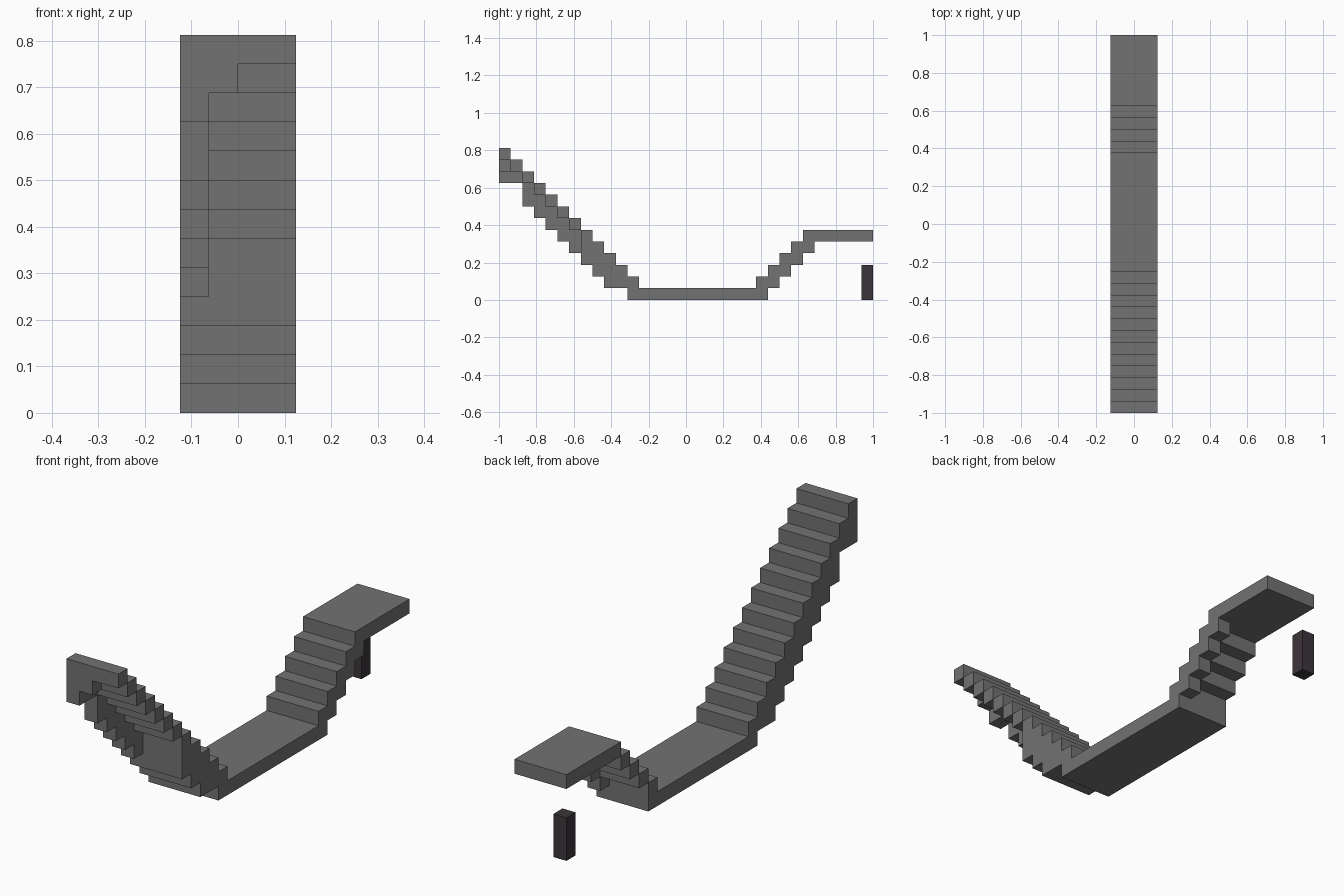
import bpy, bmesh
from math import radians
from mathutils import Vector

cube = bpy.data.objects.get("Cube")
if cube:
    bpy.data.objects.remove(cube, do_unlink=True)

U = 1 / 16  # size of one building block


def material(name, rgb):
    mat = bpy.data.materials.new(name)
    mat.use_nodes = True
    mat.diffuse_color = (*rgb, 1)
    bsdf = mat.node_tree.nodes["Principled BSDF"]
    bsdf.inputs["Base Color"].default_value = (*rgb, 1)
    bsdf.inputs["Roughness"].default_value = 0.9
    return mat


stone = material("grey stone", (0.17, 0.17, 0.17))
dark = material("dark plum", (0.044, 0.035, 0.042))


def block(x, y, z):
    """All block positions inside the three half-open ranges."""
    return {(i, j, k) for i in range(*x) for j in range(*y) for k in range(*z)}


FULL = (-2, 2)

# Long stairs: thin treads with a thick stringer along the right edge
long_stairs = set()
for y in range(-16, -4):
    top = -3 - y
    long_stairs |= block(FULL, (y, y + 1), (top - 1, top))
    if -15 < y < -9:
        long_stairs |= block((-2, -1), (y, y + 1), (top - 3, top))
    elif -10 < y < -5:
        long_stairs |= block(FULL, (y, y + 1), (max(top - 3, 1), top))

# Stepped bracket below the top two treads
long_stairs |= block((-2, 0), (-16, -14), (11, 12))
long_stairs |= block((-2, -1), (-16, -14), (10, 11))

# Flat walkway
walkway = block(FULL, (-5, 7), (0, 1))

# Short stairs: thin treads with a stringer along the left edge
short_stairs = set()
for y in range(6, 11):
    top = y - 4
    if y < 10:
        short_stairs |= block(FULL, (y, y + 1), (top - 1, top))
    short_stairs |= block((1, 2), (y, y + 1), (max(top - 2, 1), top - 1))

# Upper landing and the separate post below it
landing = block(FULL, (10, 16), (5, 6))
post = block((-2, -1), (15, 16), (0, 3))

parts = {
    "long_stairs": (long_stairs, stone),
    "walkway": (walkway, stone),
    "short_stairs": (short_stairs, stone),
    "landing": (landing, stone),
    "post": (post, dark),
}
solid = set().union(*(cells for cells, _ in parts.values()))


def build(name, cells, mat):
    """Skin the blocks with outside faces only, then merge flat areas."""
    bm = bmesh.new()
    verts = {}

    def vert(p):
        key = tuple(round(c) for c in p)
        if key not in verts:
            verts[key] = bm.verts.new(Vector(key) * U)
        return verts[key]

    for cell in sorted(cells):
        base = Vector(cell)
        for axis in range(3):
            u, v, n = Vector(), Vector(), Vector()
            n[axis] = u[(axis + 1) % 3] = v[(axis + 2) % 3] = 1
            for sign in (-1, 1):
                if tuple(round(c) for c in base + n * sign) in solid:
                    continue
                o = base + n * (sign > 0)
                loop = [o, o + u, o + u + v, o + v]
                bm.faces.new([vert(p) for p in loop[::sign]])
    bmesh.ops.dissolve_limit(bm, angle_limit=radians(1),
                             verts=bm.verts[:], edges=bm.edges[:])
    mesh = bpy.data.meshes.new(name)
    bm.to_mesh(mesh)
    bm.free()
    mesh.materials.append(mat)
    bpy.context.scene.collection.objects.link(bpy.data.objects.new(name, mesh))


for name, (cells, mat) in parts.items():
    build(name, cells, mat)
